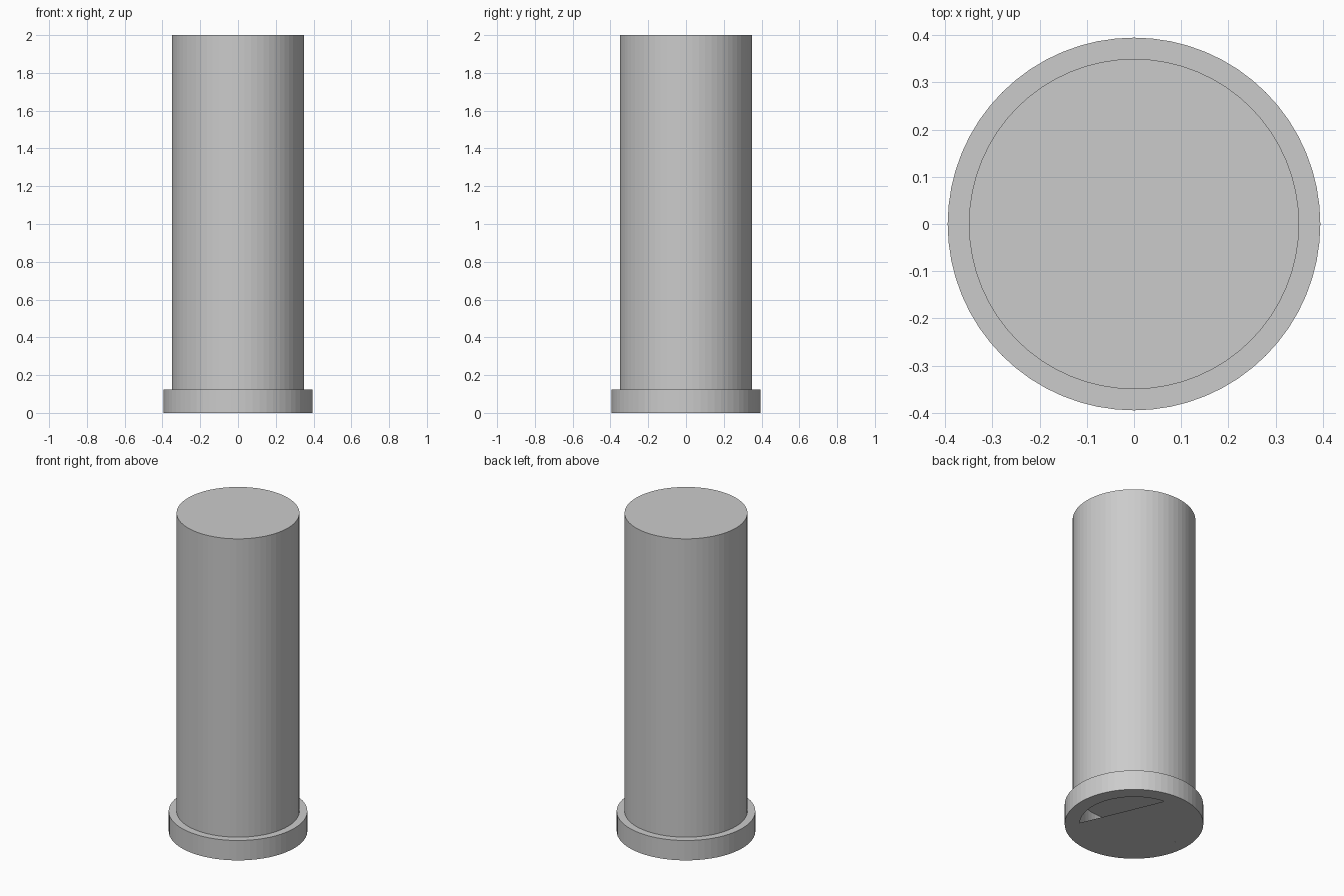
import bpy, bmesh, math

if "Cube" in bpy.data.objects:
    bpy.data.objects.remove(bpy.data.objects["Cube"])

SIDES = 64


def finish(bm, name):
    mesh = bpy.data.meshes.new(name)
    bm.to_mesh(mesh)
    bm.free()
    obj = bpy.data.objects.new(name, mesh)
    bpy.context.collection.objects.link(obj)
    return obj


def lathe(name, profile):
    """Revolve a radius/height profile around z."""
    bm = bmesh.new()
    verts = [bm.verts.new((r, 0, z)) for r, z in profile]
    edges = [bm.edges.new(pair) for pair in zip(verts, verts[1:])]
    bmesh.ops.spin(bm, geom=verts + edges, cent=(0, 0, 0), axis=(0, 0, 1),
                   angle=math.tau, steps=SIDES, use_merge=True)
    bmesh.ops.remove_doubles(bm, verts=bm.verts, dist=1e-5)
    bmesh.ops.recalc_face_normals(bm, faces=bm.faces)
    return finish(bm, name)


# Column with its foot flange and a shallow cavity underneath
lathe("column", [(0, 0.19), (0.31, 0.19), (0.31, 0), (0.395, 0),
                 (0.395, 0.125), (0.35, 0.125), (0.35, 2), (0, 2)])

# Bottom plate: a disc with one side cut off straight, leaving a slot
bm = bmesh.new()
half = math.acos(0.152 / 0.31)
heading = math.radians(23)
steps = 48
ring = []
for i in range(steps + 1):
    a = heading + half + (math.tau - 2 * half) * i / steps
    ring.append(bm.verts.new((0.31 * math.cos(a), 0.31 * math.sin(a), 0)))
plate = bm.faces.new(ring)
plate.normal_update()
if plate.normal.z > 0:
    plate.normal_flip()
finish(bm, "bottom_plate")
